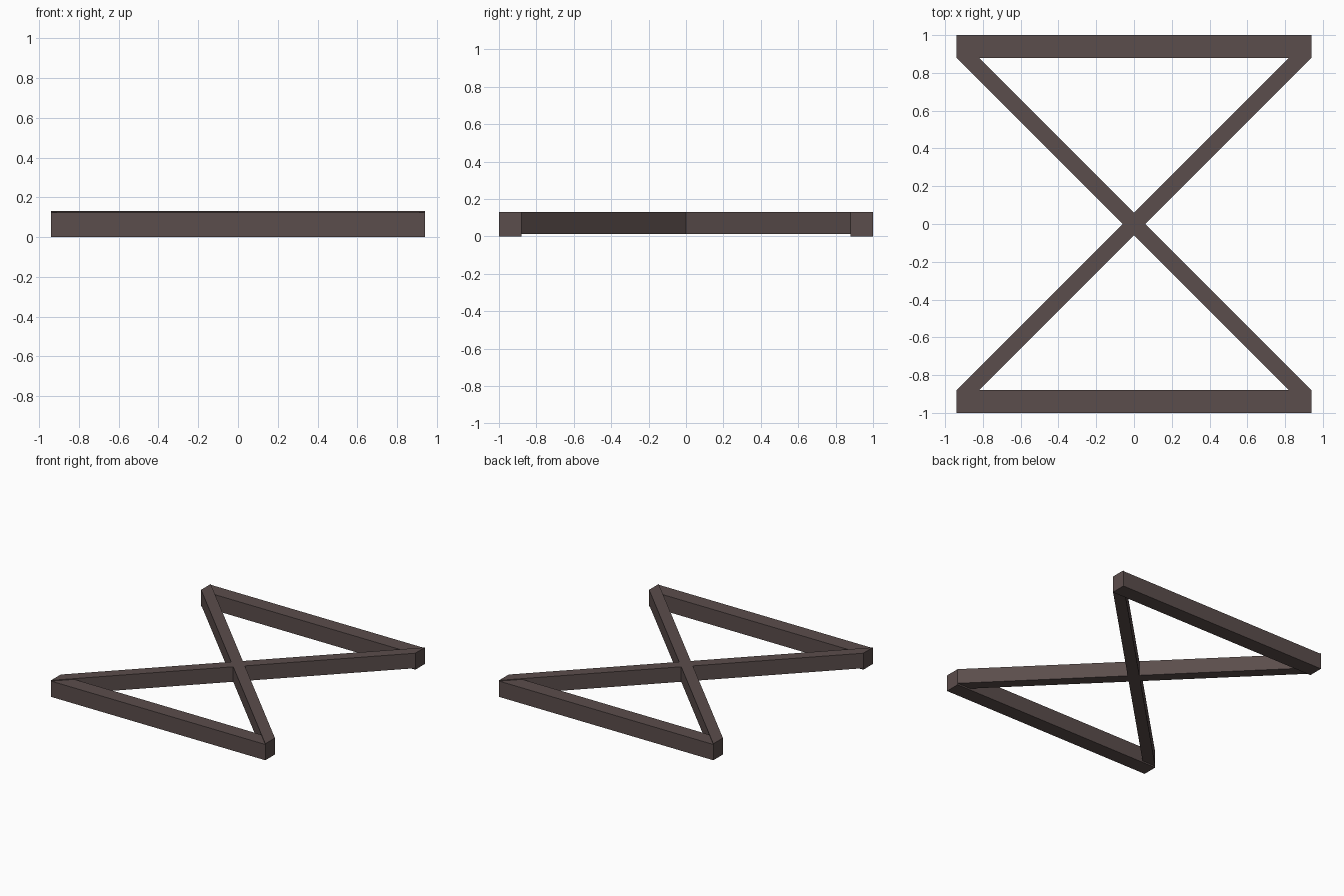
import bpy

if "Cube" in bpy.data.objects:
    bpy.data.objects.remove(bpy.data.objects["Cube"])

wood = bpy.data.materials.new("dark brown wood")
wood.diffuse_color = (0.105, 0.075, 0.072, 1)
wood.use_nodes = True
wood.node_tree.nodes["Principled BSDF"].inputs["Base Color"].default_value = wood.diffuse_color


def prism(name, outline, z0, z1):
    """Extrude a counter-clockwise plan outline from z0 to z1."""
    n = len(outline)
    verts = [(x, y, z) for z in (z0, z1) for x, y in outline]
    faces = [tuple(reversed(range(n))), tuple(range(n, 2 * n))]
    faces += [(i, (i + 1) % n, n + (i + 1) % n, n + i) for i in range(n)]
    mesh = bpy.data.meshes.new(name)
    mesh.from_pydata(verts, [], faces)
    mesh.materials.append(wood)
    obj = bpy.data.objects.new(name, mesh)
    bpy.context.collection.objects.link(obj)
    return obj


X, Y, W = 0.94, 1.0, 0.12

# front and back rails
for name, y0 in (("front_rail", -Y), ("back_rail", Y - W)):
    prism(name, [(-X, y0), (X, y0), (X, y0 + W), (-X, y0 + W)], 0, 0.125)

# crossing braces, ends cut flush with the rail ends
for name, s in (("rising_brace", 1), ("falling_brace", -1)):
    a, b = (-Y, Y - W) if s > 0 else (Y - W, -Y)
    prism(name, [(-X, a), (X, b), (X, b + W), (-X, a + W)], 0.012, 0.131)
